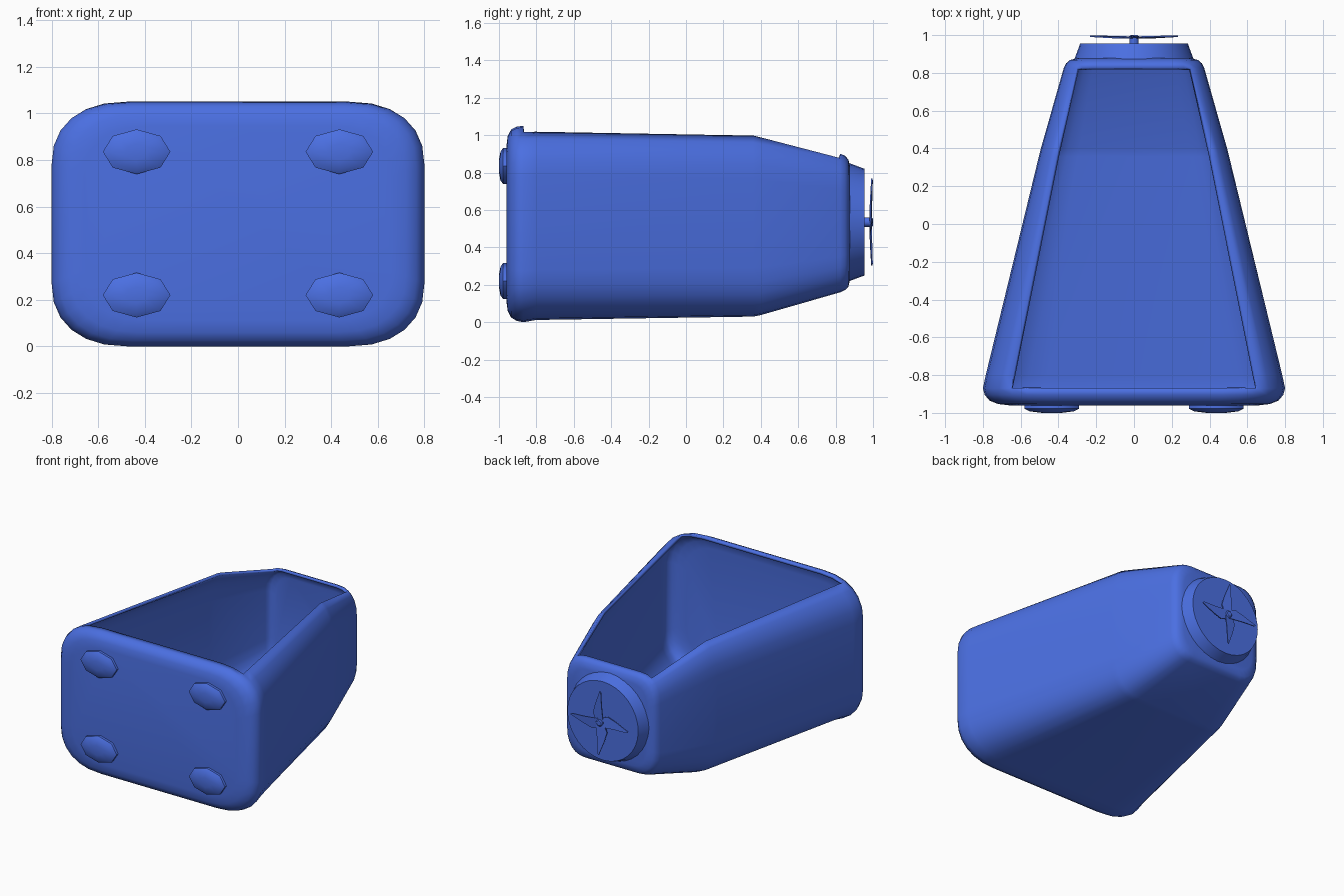
import bpy, bmesh
from math import sin, cos, pi, radians

if "Cube" in bpy.data.objects:
    bpy.data.objects.remove(bpy.data.objects["Cube"])

blue = bpy.data.materials.new("blue_plastic")
blue.diffuse_color = (0.07, 0.16, 0.76, 1)
blue.use_nodes = True
blue.node_tree.nodes["Principled BSDF"].inputs["Base Color"].default_value = blue.diffuse_color


def finish(name, bm, angle=40):
    bmesh.ops.recalc_face_normals(bm, faces=bm.faces)
    mesh = bpy.data.meshes.new(name)
    bm.to_mesh(mesh)
    bm.free()
    ob = bpy.data.objects.new(name, mesh)
    bpy.context.collection.objects.link(ob)
    mesh.materials.append(blue)
    bpy.ops.object.select_all(action='DESELECT')
    ob.select_set(True)
    bpy.context.view_layer.objects.active = ob
    bpy.ops.object.shade_smooth_by_angle(angle=radians(angle))
    return ob


def loft(name, rings, skip=lambda ring, k: False, angle=40):
    """Skin closed rings of points, cap both ends, leave out skipped faces."""
    bm = bmesh.new()
    vs = [[bm.verts.new(p) for p in r] for r in rings]
    n = len(vs[0])
    for i in range(len(vs) - 1):
        for k in range(n):
            if not skip(i, k):
                j = (k + 1) % n
                bm.faces.new((vs[i][k], vs[i][j], vs[i + 1][j], vs[i + 1][k]))
    bm.faces.new(vs[0])
    bm.faces.new(vs[-1])
    return finish(name, bm, angle)


def ellipse(x, y, z, rx, rz, n):
    return [(x + rx * cos(2 * pi * k / n), y, z + rz * sin(2 * pi * k / n))
            for k in range(n)]


# tub: rounded-rectangle sections along y, open at the top
SEG = 6


def section(y, hw, zb, zt):
    rx, rz, e = 0.41 * hw, 0.26 * (zt - zb), 2 / 2.3
    pts = []
    for q in range(4):
        for s in range(SEG + 1):
            a = (q + s / SEG) * pi / 2
            c, d = cos(a), sin(a)
            sx = 1 if q in (0, 3) else -1
            sz = 1 if q < 2 else -1
            x = sx * (hw - rx + rx * abs(c) ** e)
            z = (zt - rz if sz > 0 else zb + rz) + sz * rz * abs(d) ** e
            pts.append((x, y, z))
    return pts


sections = [(-0.96, 0.66, 0.11, 0.945), (-0.953, 0.72, 0.06, 0.995),
            (-0.935, 0.765, 0.025, 1.03), (-0.905, 0.79, 0.007, 1.045),
            (-0.87, 0.80, 0.0, 1.05), (-0.80, 0.785, 0.012, 1.05),
            (0.36, 0.503, 0.03, 1.028), (0.40, 0.493, 0.038, 1.018),
            (0.825, 0.372, 0.16, 0.90), (0.85, 0.36, 0.172, 0.89),
            (0.868, 0.34, 0.19, 0.87), (0.878, 0.30, 0.23, 0.83)]
first_open, last_open = 4, 7
tub = loft("tub", [section(*s) for s in sections],
           skip=lambda i, k: first_open <= i <= last_open and SEG - 2 <= k <= SEG + 2)

# thin wall, grown inwards
wall = tub.modifiers.new("wall", 'SOLIDIFY')
wall.thickness = 0.02
wall.offset = -1
while tub.modifiers[0] != wall:
    bpy.ops.object.modifier_move_up(modifier=wall.name)

# front pads: four flattened low-poly domes
for x in (-0.435, 0.435):
    for z in (0.22, 0.835):
        prof = [(-0.953, 1.0), (-0.978, 1.0), (-0.992, 0.8), (-1.0, 0.35)]
        loft("front_pad", [ellipse(x, y, z, 0.145 * f, 0.096 * f, 8)
                           for y, f in prof], angle=50)

# rear housing: tapered disc
ZC = 0.535
loft("rear_housing", [ellipse(0, y, ZC, r, r, 32)
                      for y, r in ((0.866, 0.318), (0.955, 0.285))])

# propeller shaft and hub
loft("propeller_shaft", [ellipse(0, y, ZC, r, r, 16)
                         for y, r in ((0.95, 0.025), (0.994, 0.025), (1.0, 0.018))])

# propeller blades: thin pointed plates, one straight and one bulged edge
outline = [(0.0, -0.03, 0.982), (0.06, -0.056, 0.981), (0.13, -0.036, 0.984),
           (0.232, 0.004, 0.99), (0.222, 0.014, 0.992), (0.12, 0.018, 0.989),
           (0.0, 0.03, 0.986)]
for b in range(4):
    ca, sa = cos(b * pi / 2), sin(b * pi / 2)
    loft("propeller_blade",
         [[(r * ca - t * sa, y + dy, ZC + r * sa + t * ca) for r, t, y in outline]
          for dy in (0.0, 0.007)])
